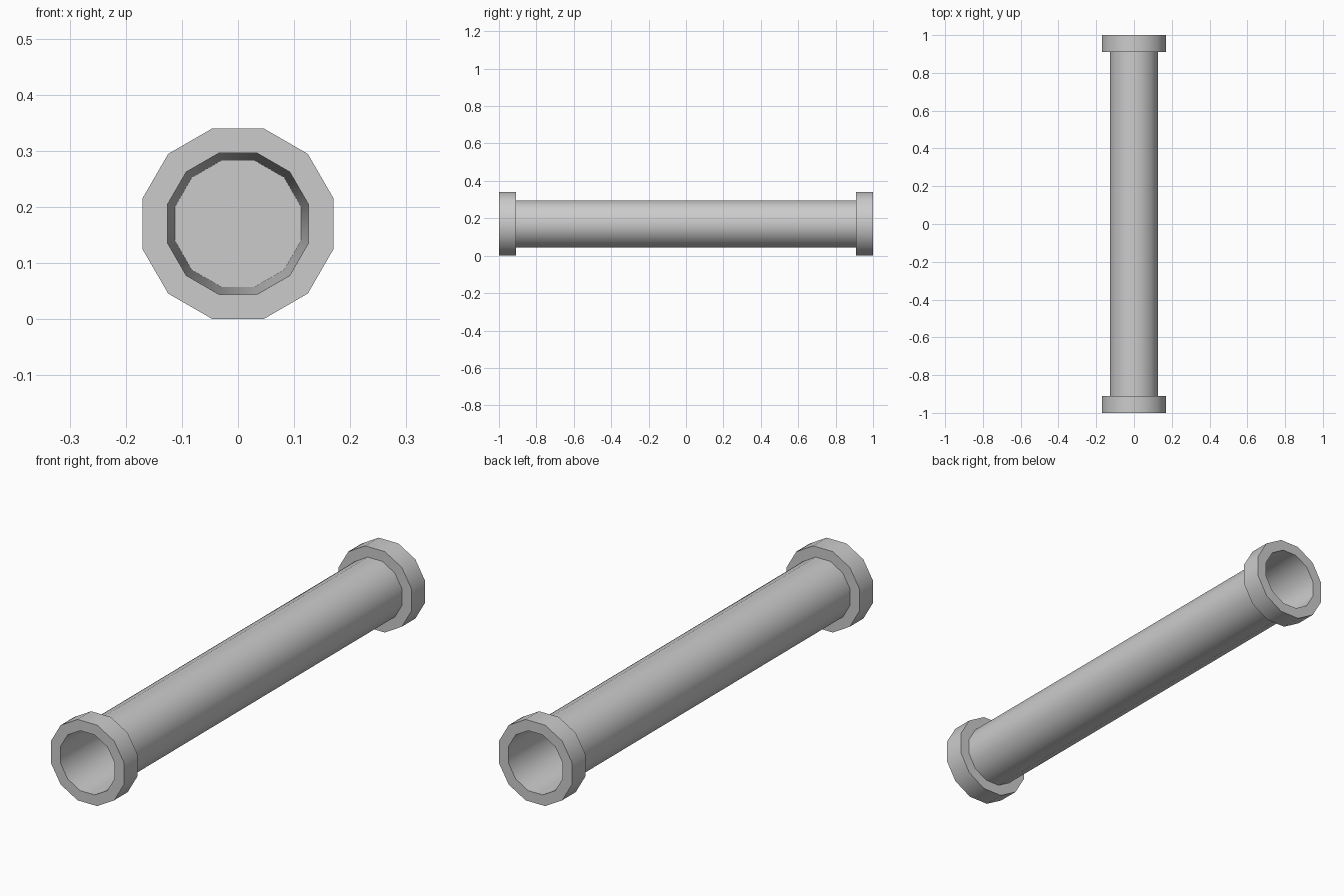
import bpy, bmesh, math

if "Cube" in bpy.data.objects:
    bpy.data.objects.remove(bpy.data.objects["Cube"])

SIDES = 12
CENTRE_Z = 0.17
K = 1 / math.cos(math.pi / SIDES)  # flat-to-flat radius -> corner radius

# (y, flat radius) from the front recess, over the outside, to the back recess
half = [(-0.5, 0.1125), (-1.0, 0.126), (-1.0, 0.17), (-0.91, 0.17), (-0.91, 0.126)]
profile = half + [(-y, r) for y, r in reversed(half)]

# Pipe with a collar at each end
bm = bmesh.new()
rings = []
for y, r in profile:
    ring = []
    for i in range(SIDES):
        a = 2 * math.pi * (i + 0.5) / SIDES
        ring.append(bm.verts.new((r * K * math.cos(a), y, CENTRE_Z + r * K * math.sin(a))))
    rings.append(ring)
for a, b in zip(rings, rings[1:]):
    for i in range(SIDES):
        j = (i + 1) % SIDES
        bm.faces.new((a[i], a[j], b[j], b[i]))

# Flat plugs deep inside the bore
bm.faces.new(rings[0])
bm.faces.new(rings[-1])
bmesh.ops.recalc_face_normals(bm, faces=bm.faces)

mesh = bpy.data.meshes.new("pipe")
bm.to_mesh(mesh)
bm.free()
pipe = bpy.data.objects.new("pipe", mesh)
bpy.context.collection.objects.link(pipe)

# Rounded shading on the sides, crisp rims
bpy.context.view_layer.objects.active = pipe
pipe.select_set(True)
bpy.ops.object.shade_smooth_by_angle(angle=math.radians(40))
